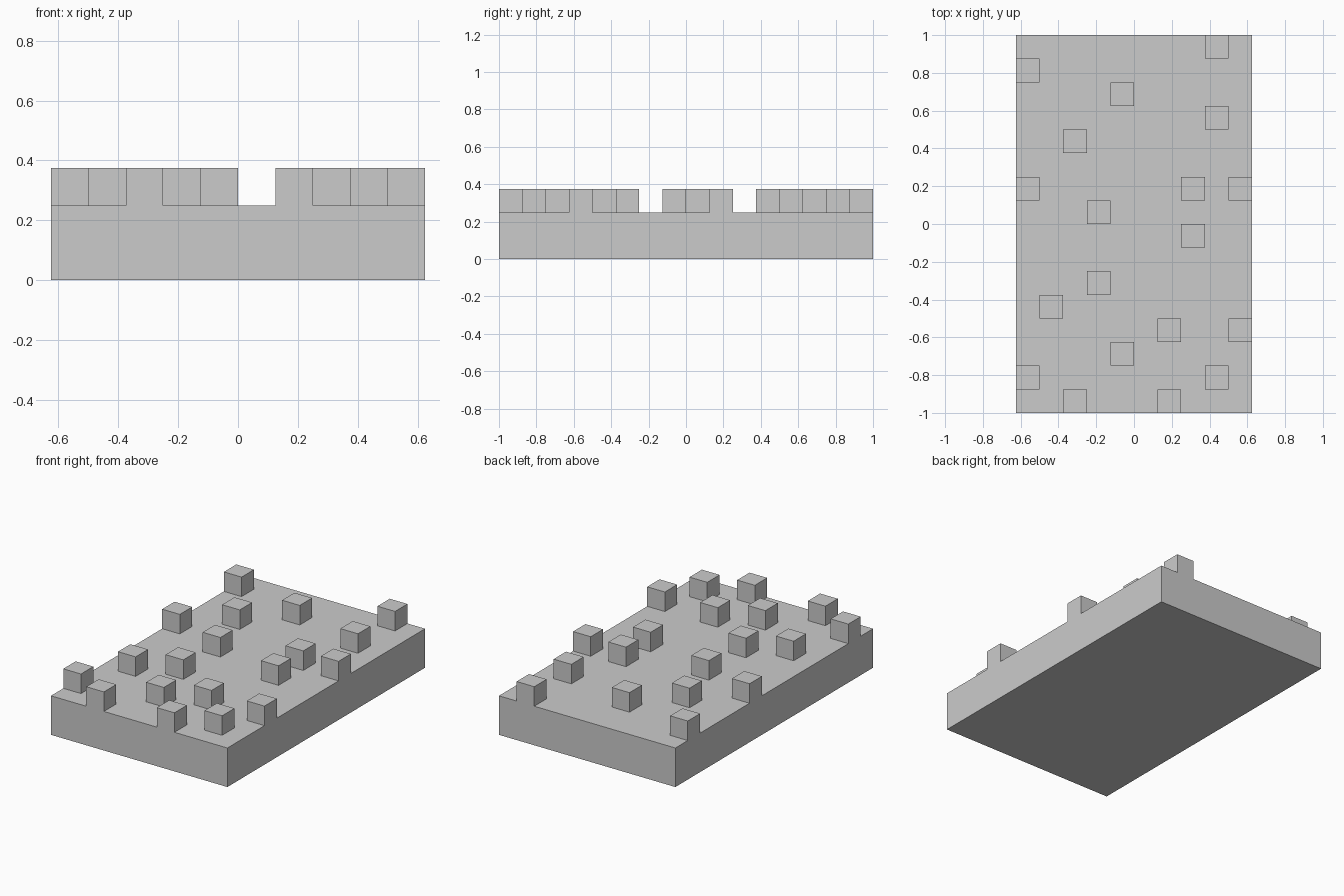
import bpy

if "Cube" in bpy.data.objects:
    bpy.data.objects.remove(bpy.data.objects["Cube"])

CELL = 0.125      # grid pitch and stud size
BASE_H = 0.25


def box(name, size, centre):
    bpy.ops.mesh.primitive_cube_add(size=1, location=centre)
    ob = bpy.context.object
    ob.name = name
    ob.scale = size
    bpy.ops.object.transform_apply(location=False, rotation=False, scale=True)
    return ob


# Base slab: 10 x 16 cells
box("base_slab", (10 * CELL, 16 * CELL, BASE_H), (0, 0, BASE_H / 2))

# Raised cubes: row (front to back) -> columns (left to right)
rows = {
    0: (2, 6), 1: (0, 8), 2: (4,), 3: (6, 9), 4: (1,), 5: (3,), 7: (7,),
    8: (3,), 9: (0, 7, 9), 11: (2,), 12: (8,), 13: (4,), 14: (0,), 15: (8,),
}
for row, columns in rows.items():
    for col in columns:
        box("raised_cube", (CELL, CELL, CELL),
            ((col - 4.5) * CELL, (row - 7.5) * CELL, BASE_H + CELL / 2))
